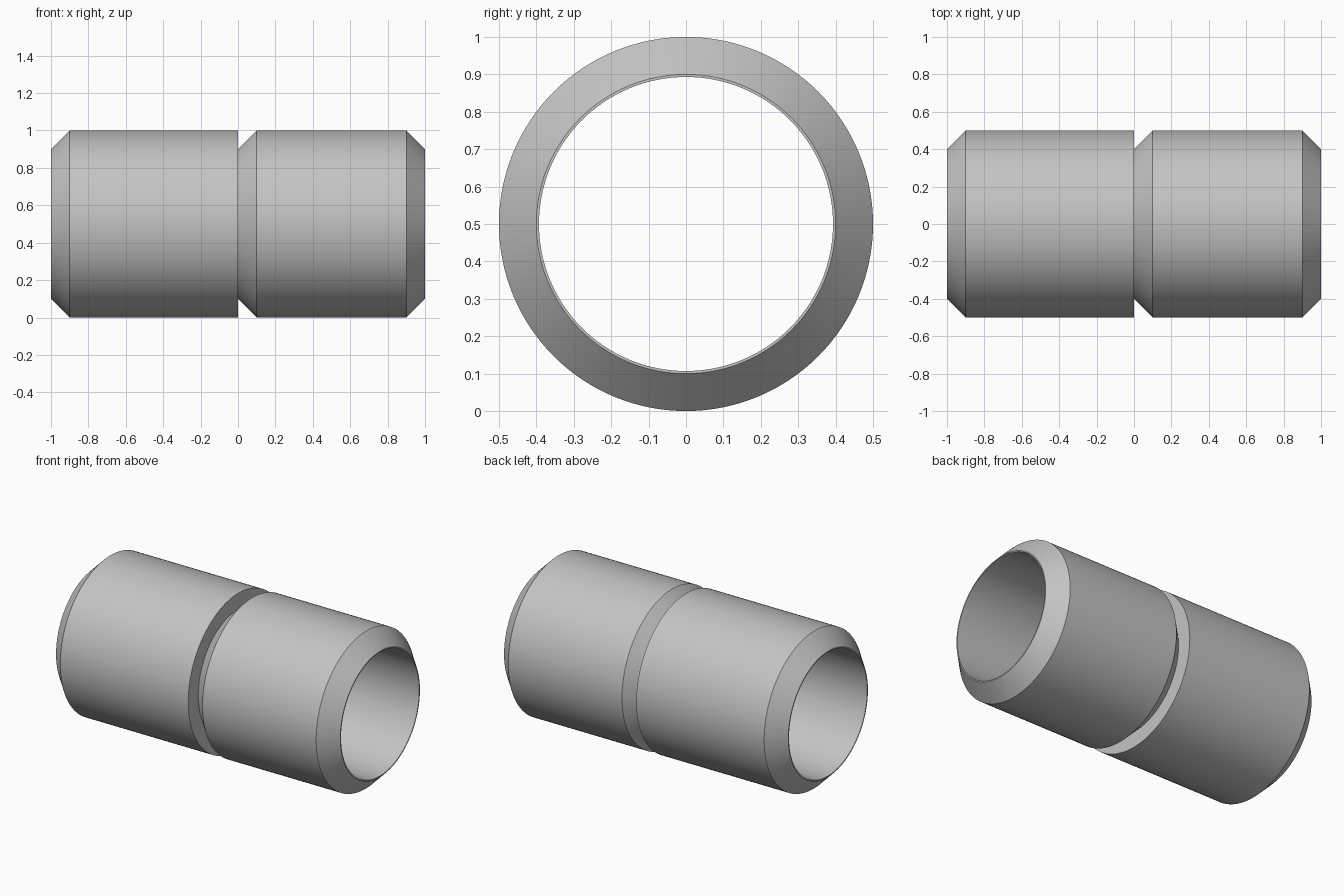
import bpy
import bmesh
import math
from mathutils import Matrix, Vector

cube = bpy.data.objects.get("Cube")
if cube:
    bpy.data.objects.remove(cube, do_unlink=True)

# Plain grey metal
metal = bpy.data.materials.new("grey metal")
metal.use_nodes = True
grey = (0.55, 0.55, 0.55, 1)
metal.diffuse_color = grey
metal.node_tree.nodes["Principled BSDF"].inputs["Base Color"].default_value = grey

OUTER, NECK, BORE = 0.5, 0.4, 0.393
CHAMFER = 0.1
SEGMENTS = 128

# Closed wall section as (x, radius): chamfered ends, notch at the middle, straight bore
profile = [
    (-1, BORE), (-1, NECK), (-1 + CHAMFER, OUTER),
    (0, OUTER), (0, NECK), (CHAMFER, OUTER),
    (1 - CHAMFER, OUTER), (1, NECK), (1, BORE),
]

# Sweep the section around the x axis
bm = bmesh.new()
rings = []
for i in range(SEGMENTS):
    turn = Matrix.Rotation(math.tau * i / SEGMENTS, 3, "X")
    rings.append([bm.verts.new(turn @ Vector((x, 0, r))) for x, r in profile])
for i, ring in enumerate(rings):
    following = rings[(i + 1) % SEGMENTS]
    for j in range(len(profile)):
        k = (j + 1) % len(profile)
        bm.faces.new((ring[j], ring[k], following[k], following[j]))
bmesh.ops.recalc_face_normals(bm, faces=bm.faces)
bmesh.ops.translate(bm, verts=bm.verts, vec=(0, 0, OUTER))

mesh = bpy.data.meshes.new("pipe_coupling")
bm.to_mesh(mesh)
bm.free()
mesh.materials.append(metal)
coupling = bpy.data.objects.new("pipe_coupling", mesh)
bpy.context.collection.objects.link(coupling)

# Smooth curves with crisp chamfer edges
bpy.ops.object.select_all(action="DESELECT")
coupling.select_set(True)
bpy.context.view_layer.objects.active = coupling
bpy.ops.object.shade_smooth_by_angle(angle=math.radians(30))
